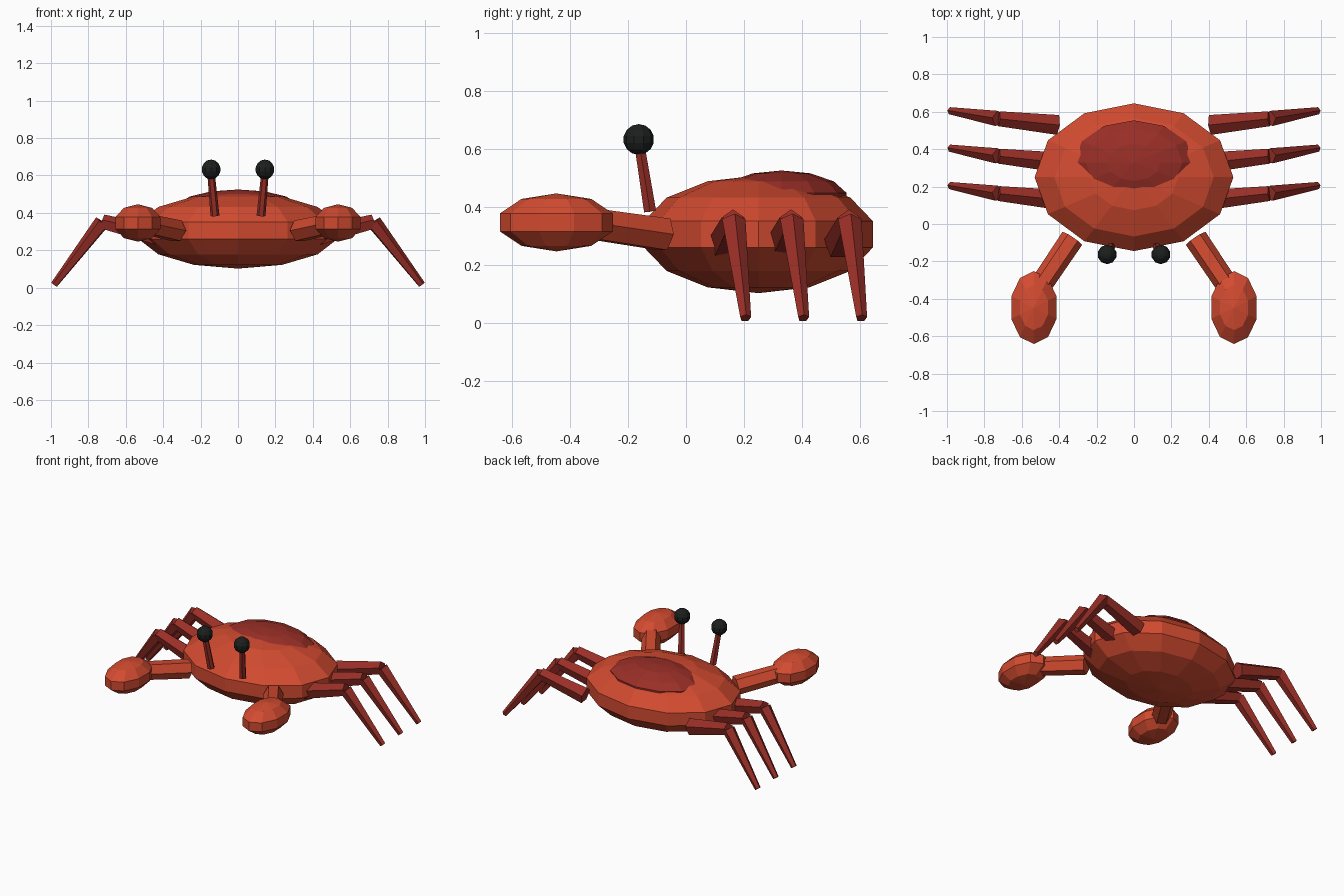
import bpy
import bmesh
from math import radians
from mathutils import Matrix, Vector

cube = bpy.data.objects.get("Cube")
if cube:
    bpy.data.objects.remove(cube, do_unlink=True)


def material(name, rgb):
    mat = bpy.data.materials.new(name)
    mat.use_nodes = True
    mat.diffuse_color = (*rgb, 1)
    bsdf = mat.node_tree.nodes["Principled BSDF"]
    bsdf.inputs["Base Color"].default_value = (*rgb, 1)
    return mat


ORANGE_RED = material("orange_red", (0.65, 0.07, 0.03))
DARK_RED = material("dark_red", (0.32, 0.028, 0.02))
BLACK = material("black", (0.012, 0.013, 0.013))


def finish(name, bm, mat):
    mesh = bpy.data.meshes.new(name)
    bm.to_mesh(mesh)
    bm.free()
    mesh.materials.append(mat)
    obj = bpy.data.objects.new(name, mesh)
    bpy.context.collection.objects.link(obj)


def ellipsoid(name, centre, radii, segments, rings, mat):
    bm = bmesh.new()
    bmesh.ops.create_uvsphere(
        bm, u_segments=segments, v_segments=rings, radius=1,
        matrix=Matrix.Translation(centre) @ Matrix.Diagonal((*radii, 1)))
    finish(name, bm, mat)


def limb(name, start, end, r_start, r_end, sides, mat, roll=0):
    """Tapered prism from start to end, with one corner facing up at zero roll."""
    start, end = Vector(start), Vector(end)
    axis = (end - start).normalized()
    side = Vector((0, 0, 1)).cross(axis).normalized()
    up = axis.cross(side)
    frame = Matrix((-side, up, axis)).transposed()
    if frame.determinant() < 0:
        frame = Matrix((side, up, axis)).transposed()
    matrix = (Matrix.Translation((start + end) / 2) @ frame.to_4x4()
              @ Matrix.Rotation(radians(roll), 4, "Z"))
    bm = bmesh.new()
    bmesh.ops.create_cone(bm, cap_ends=True, segments=sides, radius1=r_start,
                          radius2=r_end, depth=(end - start).length, matrix=matrix)
    bmesh.ops.recalc_face_normals(bm, faces=bm.faces)
    finish(name, bm, mat)


# Body and the darker patch on its back
ellipsoid("body", (0, 0.25, 0.305), (0.545, 0.405, 0.203), 12, 7, ORANGE_RED)
ellipsoid("back_shell", (0, 0.33, 0.425), (0.33, 0.23, 0.1), 12, 7, DARK_RED)

for label, s in (("left", 1), ("right", -1)):
    # Claws
    limb(f"{label}_claw_arm", (s * 0.33, -0.077, 0.305), (s * 0.5, -0.33, 0.342),
         0.063, 0.06, 6, ORANGE_RED, roll=30)
    ellipsoid(f"{label}_claw", (s * 0.535, -0.447, 0.346),
              (0.134, 0.205, 0.1), 10, 5, ORANGE_RED)

    # Eyes on stalks
    limb(f"{label}_eye_stalk", (s * 0.123, -0.124, 0.385), (s * 0.144, -0.16, 0.61),
         0.024, 0.02, 6, DARK_RED)
    ellipsoid(f"{label}_eye", (s * 0.144, -0.163, 0.632),
              (0.053, 0.053, 0.053), 10, 7, BLACK)

    # Three walking legs with a knee
    for i, place in enumerate(("front", "middle", "back")):
        y = 0.13 + 0.2 * i
        knee = (s * 0.725, y + 0.033, 0.35)
        limb(f"{label}_{place}_upper_leg", (s * 0.41, y, 0.27), knee,
             0.056, 0.042, 5, DARK_RED)
        limb(f"{label}_{place}_lower_leg", knee, (s * 0.982, y + 0.075, 0.016),
             0.043, 0.02, 5, DARK_RED)
